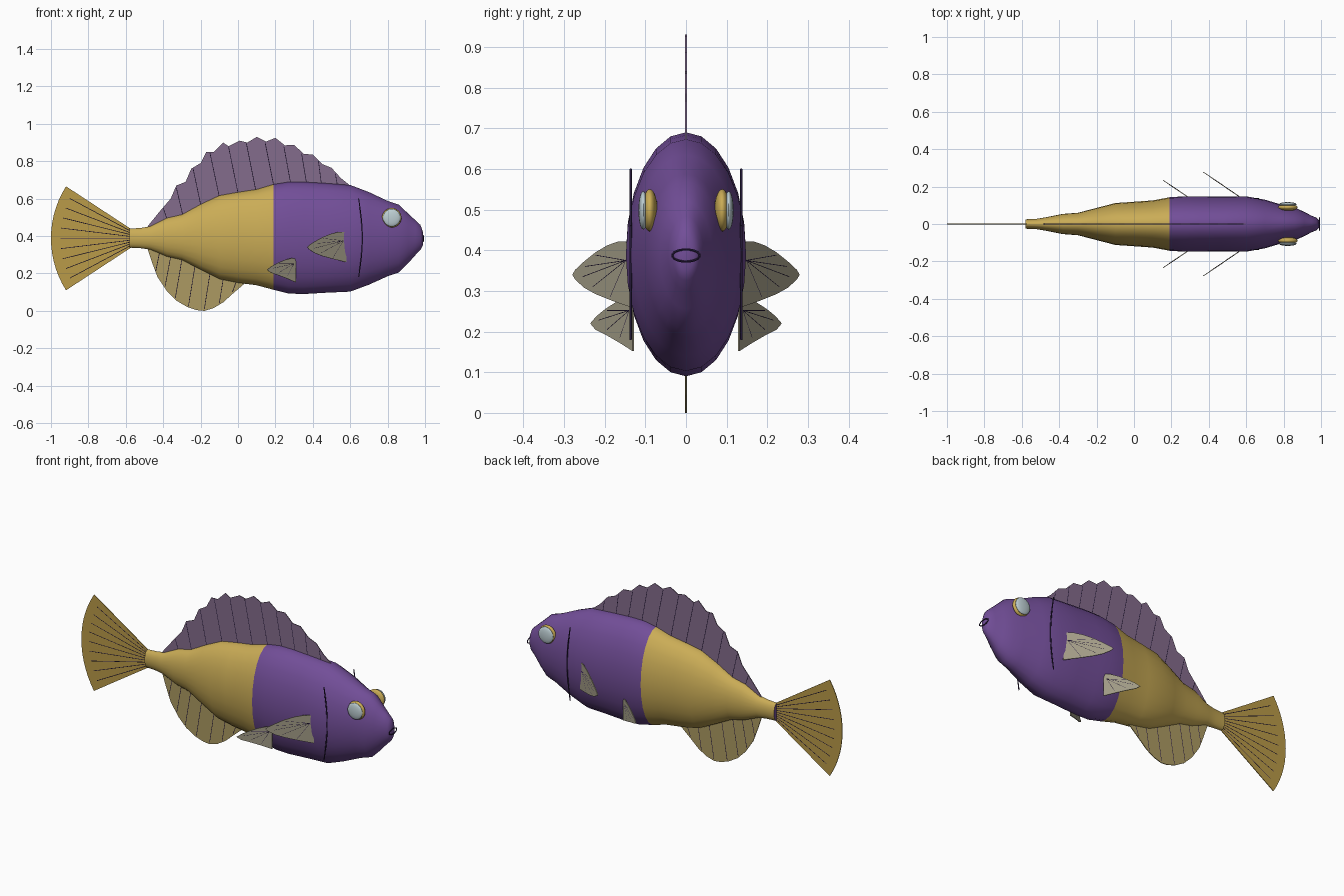
import bpy, bmesh, math
from mathutils import Vector

if "Cube" in bpy.data.objects:
    bpy.data.objects.remove(bpy.data.objects["Cube"])


def material(name, r, g, b):
    lin = [((c / 255 + 0.055) / 1.055) ** 2.4 for c in (r, g, b)]
    m = bpy.data.materials.new(name)
    m.diffuse_color = (*lin, 1)
    m.use_nodes = True
    m.node_tree.nodes["Principled BSDF"].inputs["Base Color"].default_value = m.diffuse_color
    return m


PURPLE = material("purple skin", 114, 78, 152)
GOLD = material("gold skin", 202, 172, 86)
TAIL = material("tail gold", 186, 155, 72)
DORSAL = material("dusky mauve", 132, 108, 140)
ANAL = material("dull gold", 172, 154, 98)
PALE = material("pale fin", 164, 158, 136)
DARK = material("dark indigo", 48, 34, 72)
EYE = material("eye white", 190, 207, 212)


def finish(name, bm, mats, smooth=True):
    bmesh.ops.recalc_face_normals(bm, faces=bm.faces)
    me = bpy.data.meshes.new(name)
    bm.to_mesh(me)
    bm.free()
    ob = bpy.data.objects.new(name, me)
    bpy.context.collection.objects.link(ob)
    for m in mats:
        me.materials.append(m)
    if smooth:
        bpy.ops.object.select_all(action='DESELECT')
        ob.select_set(True)
        bpy.context.view_layer.objects.active = ob
        bpy.ops.object.shade_smooth_by_angle(angle=math.radians(50))
    return ob


def plate(name, pts, mat, normal=(0, 1, 0), t=0.004):
    """Thin flat plate through 3D outline points."""
    bm = bmesh.new()
    n = Vector(normal).normalized() * t / 2
    a = [bm.verts.new(Vector(p) - n) for p in pts]
    b = [bm.verts.new(Vector(p) + n) for p in pts]
    bm.faces.new(a)
    bm.faces.new(b[::-1])
    for i in range(len(pts)):
        j = (i + 1) % len(pts)
        bm.faces.new((a[i], b[i], b[j], a[j]))
    return finish(name, bm, [mat], False)


def tubes(name, paths, r=0.003, sides=6):
    """Thin dark tubes along polylines."""
    bm = bmesh.new()
    for path in paths:
        for p, q in zip(path, path[1:]):
            p, q = Vector(p), Vector(q)
            rot = (q - p).to_track_quat('Z', 'Y')
            rings = [[bm.verts.new(c + rot @ Vector((r * math.cos(k * math.tau / sides),
                                                     r * math.sin(k * math.tau / sides), 0)))
                      for k in range(sides)] for c in (p, q)]
            for k in range(sides):
                l = (k + 1) % sides
                bm.faces.new((rings[0][k], rings[0][l], rings[1][l], rings[1][k]))
            bm.faces.new(rings[0])
            bm.faces.new(rings[1])
    return finish(name, bm, [DARK])


# Body: x, top z, bottom z, half width
stations = [(-.58, .44, .338, .025), (-.52, .443, .335, .028), (-.47, .452, .328, .036),
            (-.38, .497, .29, .054), (-.30, .515, .272, .06), (-.20, .57, .22, .086),
            (-.10, .617, .17, .112), (0, .635, .15, .119), (.10, .65, .137, .126),
            (.19, .677, .113, .143), (.27, .69, .093, .148), (.35, .69, .09, .148),
            (.47, .683, .097, .146), (.60, .673, .103, .148), (.70, .635, .14, .13),
            (.80, .588, .185, .1), (.86, .568, .205, .088), (.91, .52, .255, .065),
            (.95, .483, .30, .044), (.975, .46, .325, .034), (.988, .425, .35, .02)]
N = 24
bm = bmesh.new()
rings = []
for x, top, bot, w in stations:
    c, h = (top + bot) / 2, (top - bot) / 2
    rings.append([bm.verts.new((x, w * math.sin(k * math.tau / N), c + h * math.cos(k * math.tau / N)))
                  for k in range(N)])
for i, (a, b) in enumerate(zip(rings, rings[1:])):
    for k in range(N):
        f = bm.faces.new((a[k], a[(k + 1) % N], b[(k + 1) % N], b[k]))
        f.material_index = 1 if stations[i + 1][0] <= .19 else 0
bm.faces.new(rings[0])
bm.faces.new(rings[-1])
finish("body", bm, [PURPLE, GOLD])

# Tail fan with rays
R, CX, CZ = .52, -.48, .388
arc = [math.radians(-32.3 + 64.6 * i / 14) for i in range(15)]
plate("tail_fin", [(-.56, 0, .43), (-.56, 0, .346)] +
      [(CX - R * math.cos(a), 0, CZ + R * math.sin(a)) for a in arc], TAIL)
tubes("tail_rays", [[(-.58, 0, CZ + .042 * t), (CX - .47 * math.cos(.47 * t), 0, CZ + .47 * math.sin(.47 * t))]
                    for t in [-1 + i / 4 for i in range(9)]])

# Dorsal fin with scalloped edge
edge = [(-.485, .45), (-.42, .53), (-.36, .60), (-.33, .67), (-.28, .69), (-.25, .76), (-.20, .79),
        (-.17, .85), (-.13, .85), (-.08, .90), (-.05, .88), (.01, .91), (.05, .90), (.10, .93),
        (.15, .905), (.20, .925), (.25, .885), (.30, .888), (.35, .84), (.40, .835), (.45, .785),
        (.50, .765), (.55, .71), (.60, .67)]
inner = [(.55, .62), (.2, .62), (0, .58), (-.2, .52), (-.4, .45)]
plate("dorsal_fin", [(x, 0, z) for x, z in edge + inner], DORSAL)
rays = [(-.40, .55, -.38, .49), (-.33, .66, -.295, .51), (-.24, .76, -.20, .57), (-.15, .845, -.10, .61),
        (-.05, .875, 0, .63), (.045, .895, .095, .645), (.145, .90, .19, .675), (.245, .88, .28, .69),
        (.34, .84, .365, .69), (.43, .80, .445, .685), (.52, .735, .53, .68)]
tubes("dorsal_rays", [[(a, 0, b), (c, 0, d)] for a, b, c, d in rays])

# Anal fin
low = [(-.485, .335), (-.46, .26), (-.43, .18), (-.38, .105), (-.33, .055), (-.27, .02), (-.22, .004),
       (-.18, 0), (-.13, .015), (-.08, .045), (-.03, .09), (.04, .15)]
plate("anal_fin", [(x, 0, z) for x, z in low + [(0, .2), (-.2, .28), (-.4, .36)]], ANAL)
tubes("anal_rays", [[(a, 0, b), (c, 0, d)] for a, b, c, d in
                    [(-.44, .21, -.42, .31), (-.39, .13, -.36, .29), (-.335, .07, -.30, .275),
                     (-.265, .025, -.23, .24), (-.18, .01, -.15, .2), (-.10, .04, -.08, .165),
                     (-.03, .1, -.01, .155)]])

# Paired fins: outline as (fraction along the fin, z) between root and tip
pectoral = [(0, .42), (.2, .422), (.4, .412), (.6, .395), (.8, .372), (.95, .352), (1, .34),
            (.95, .328), (.8, .308), (.6, .292), (.3, .275), (0, .26)]
pelvic = [(0, .278), (.15, .282), (.4, .272), (.65, .255), (.85, .238), (1, .22),
          (.88, .205), (.6, .19), (.3, .172), (0, .152)]
for side, s in (("left", 1), ("right", -1)):
    for name, outline, root, tip, hub, ends in (
            ("pectoral", pectoral, (.58, .135), (.37, .278), (.08, .375),
             [(.6, .388), (.78, .36), (.82, .335), (.65, .31), (.35, .285)]),
            ("pelvic", pelvic, (.31, .13), (.155, .234), (.08, .252),
             [(.6, .252), (.8, .228), (.6, .205), (.3, .185)])):
        def at(f, z):
            return (root[0] + f * (tip[0] - root[0]), s * (root[1] + f * (tip[1] - root[1])), z)
        across = (s * (tip[1] - root[1]), root[0] - tip[0], 0)
        plate(f"{name}_fin_{side}", [at(*p) for p in outline], PALE, across)
        tubes(f"{name}_rays_{side}", [[at(*hub), at(*e)] for e in ends], .0025)
    # Gill line
    tubes(f"gill_line_{side}", [[(.645 + .02 * math.sin(math.pi * i / 12), s * .136, .60 - .42 * i / 12)
                                 for i in range(13)]])
    # Eye: gold rim and pale lens
    for name, y, r, d, mat in (("eye_rim", .089, .052, .019, GOLD), ("eye_lens", .105, .047, .012, EYE)):
        bm = bmesh.new()
        bmesh.ops.create_uvsphere(bm, u_segments=24, v_segments=14, radius=1)
        for v in bm.verts:
            v.co = (.822 + r * v.co.x, s * (y + d * v.co.y), .498 + r * v.co.z)
        finish(f"{name}_{side}", bm, [mat])

# Mouth ring
tubes("mouth", [[(.991, .034 * math.cos(i * math.tau / 24), .387 + .015 * math.sin(i * math.tau / 24))
                 for i in range(25)]])
